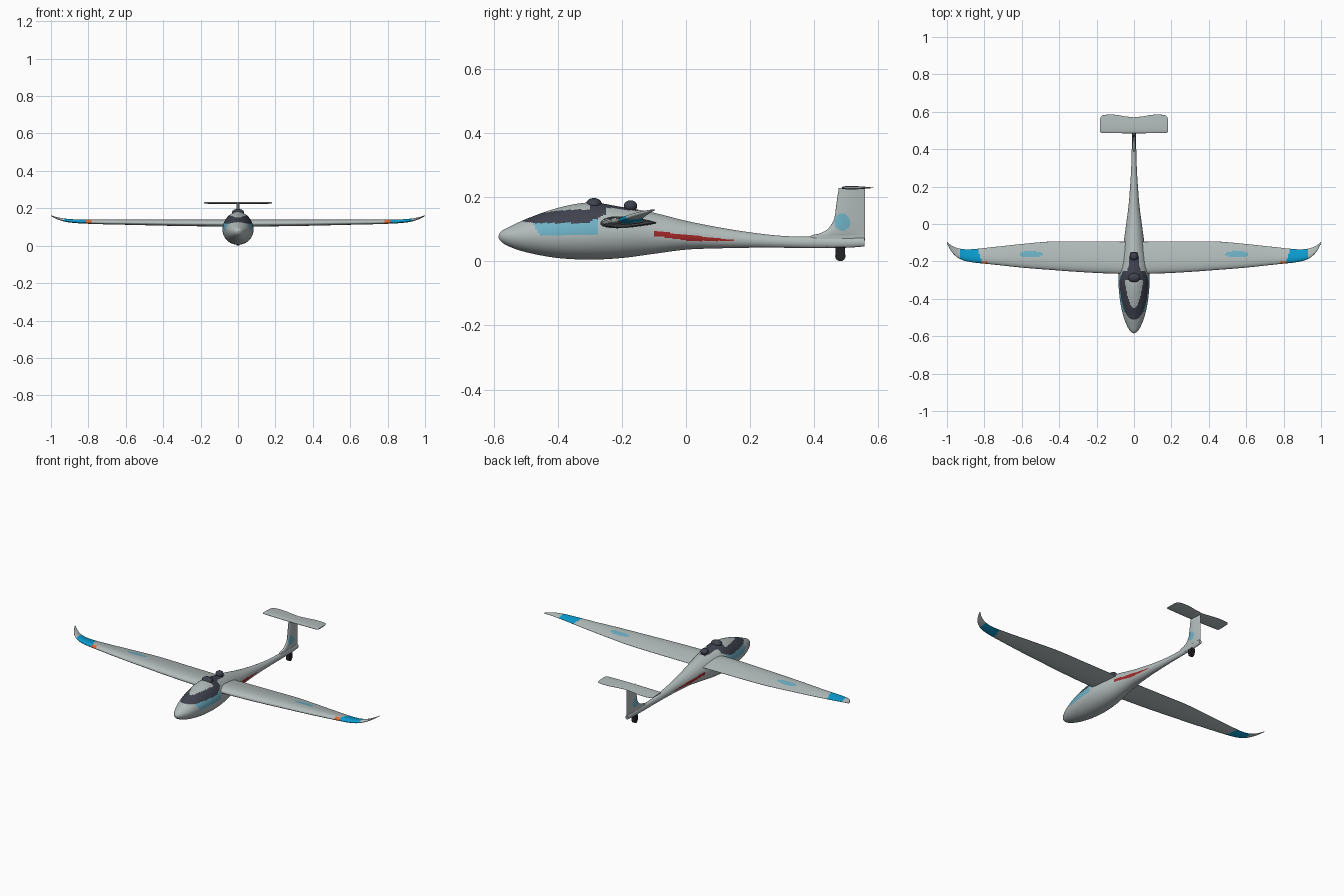
import bpy, bmesh, math
from mathutils import Vector

if "Cube" in bpy.data.objects:
    bpy.data.objects.remove(bpy.data.objects["Cube"])


def material(name, r, g, b):
    m = bpy.data.materials.new(name)
    m.diffuse_color = (r, g, b, 1)
    m.use_nodes = True
    m.node_tree.nodes["Principled BSDF"].inputs["Base Color"].default_value = m.diffuse_color
    return m


GREY = material("light grey paint", 0.45, 0.50, 0.50)
DARK = material("dark canopy frame", 0.05, 0.055, 0.077)
PALE = material("pale blue", 0.156, 0.44, 0.56)
BLUE = material("bright blue", 0.003, 0.33, 0.62)
RED = material("red", 0.37, 0.021, 0.021)
ORANGE = material("orange", 0.75, 0.14, 0.03)
BLACK = material("black rubber", 0.017, 0.017, 0.02)


def smooth_table(rows, sub):
    """Catmull-Rom interpolation of every column of a station table."""
    out = []
    for i in range(len(rows) - 1):
        p0, p1 = rows[max(i - 1, 0)], rows[i]
        p2, p3 = rows[i + 1], rows[min(i + 2, len(rows) - 1)]
        for k in range(sub):
            t = k / sub
            out.append([0.5 * (2 * b + (c - a) * t + (2 * a - 5 * b + 4 * c - d) * t * t
                               + (3 * b - a - 3 * c + d) * t ** 3)
                        for a, b, c, d in zip(p0, p1, p2, p3)])
    out.append(list(rows[-1]))
    return out


def finish(ob):
    bpy.ops.object.select_all(action='DESELECT')
    ob.select_set(True)
    bpy.context.view_layer.objects.active = ob
    bpy.ops.object.shade_smooth_by_angle(angle=math.radians(35))


def loft(name, rings, mats, rule):
    bm = bmesh.new()
    vs = [[bm.verts.new(p) for p in ring] for ring in rings]
    n = len(rings[0])
    for a, b in zip(vs, vs[1:]):
        for j in range(n):
            k = (j + 1) % n
            bm.faces.new((a[j], a[k], b[k], b[j]))
    bm.faces.new(vs[0])
    bm.faces.new(vs[-1])
    bmesh.ops.recalc_face_normals(bm, faces=bm.faces)
    bm.normal_update()
    for f in bm.faces:
        f.material_index = mats.index(rule(f.calc_center_median(), f.normal))
    me = bpy.data.meshes.new(name)
    bm.to_mesh(me)
    bm.free()
    for m in mats:
        me.materials.append(m)
    ob = bpy.data.objects.new(name, me)
    bpy.context.collection.objects.link(ob)
    finish(ob)


def airfoil(lead, trail, thick, n=64):
    """Closed section as (chord position, offset) pairs."""
    pts = []
    for j in range(n):
        a = 2 * math.pi * j / n
        c = (1 - math.cos(a)) / 2
        h = 5 * thick * (0.2969 * math.sqrt(c) - 0.126 * c - 0.3516 * c * c
                         + 0.2843 * c ** 3 - 0.1015 * c ** 4) + 0.0004
        pts.append((lead + (trail - lead) * c, h if a < math.pi else -h))
    return pts


def span_surface(name, half, sub, camber, mats, rule):
    """Symmetric lifting surface from half-span stations (x, lead, trail, z, thick)."""
    right = smooth_table(half, sub)
    left = [[-s[0]] + s[1:] for s in right[:0:-1]]
    rings = [[Vector((x, y, z + h * (1 + camber if h > 0 else 1 - camber)))
              for y, h in airfoil(lead, trail, thick)]
             for x, lead, trail, z, thick in left + right]
    loft(name, rings, mats, rule)


# Fuselage: y, half width, bottom, top, height of the widest point
body = [(-0.585, 0.001, 0.076, 0.078, 0.077), (-0.575, 0.018, 0.060, 0.094, 0.077),
        (-0.545, 0.037, 0.043, 0.110, 0.077), (-0.49, 0.058, 0.026, 0.135, 0.080),
        (-0.40, 0.076, 0.010, 0.166, 0.083), (-0.30, 0.083, 0.005, 0.183, 0.085),
        (-0.20, 0.075, 0.010, 0.169, 0.085), (-0.10, 0.056, 0.023, 0.151, 0.083),
        (0.0, 0.042, 0.036, 0.126, 0.078), (0.1, 0.029, 0.040, 0.106, 0.071),
        (0.2, 0.021, 0.042, 0.090, 0.065), (0.3, 0.015, 0.042, 0.079, 0.060),
        (0.4, 0.012, 0.041, 0.076, 0.058), (0.5, 0.010, 0.042, 0.074, 0.058),
        (0.556, 0.008, 0.046, 0.072, 0.058)]


def body_ring(y, w, bottom, top, mid, n=96):
    ring = []
    for j in range(n):
        a = 2 * math.pi * (j + 0.5) / n
        c, s = math.cos(a), math.sin(a)
        x = w * math.copysign(abs(c) ** (1.15 if s > 0 else 1.0), c)
        ring.append(Vector((x, y, mid + s * (top - mid if s > 0 else mid - bottom))))
    return ring


def body_paint(c, n):
    x, y, z = abs(c.x), c.y, c.z
    # canopy frame, with a lighter pane on top
    sill = 0.119 + max(0, -0.48 - y) * 0.2 + max(0, y + 0.31) * 0.45
    if -0.51 < y < -0.25 and z > sill:
        pane = 0.05 * math.sqrt(max(0, min(1, (y + 0.45) / 0.14)))
        return GREY if y < -0.3 and x < pane else DARK
    # dark spine behind the canopy
    if -0.25 <= y < -0.15 and z > 0.1 and x < 0.033 - (y + 0.25) * 0.13:
        return DARK
    # side panel
    if -0.475 + max(0, 0.115 - z) * 0.6 < y < -0.277 and 0.081 < z <= sill:
        return PALE
    # tapering stripe below the wing
    t = (y + 0.1) / 0.25
    if 0 < t < 1 and 0.079 - 0.016 * min(1, 2.2 * t) < z < 0.094 - 0.028 * t:
        return RED
    return GREY


loft("fuselage", [body_ring(*s) for s in smooth_table(body, 12)],
     [GREY, DARK, PALE, RED], body_paint)


# Wing with upturned tips
def wing_paint(c, n):
    x = abs(c.x)
    inner = 0.815 + 0.3 * (c.y + 0.2)
    if inner < x < 0.93:
        return BLUE
    if 0.782 < x <= inner and c.y < -0.199:
        return ORANGE
    if n.z > 0 and ((x - 0.55) / 0.062) ** 2 + ((c.y + 0.162) / 0.017) ** 2 < 1:
        return PALE
    return GREY


wing = [(0.0, -0.268, -0.095, 0.117, 0.036), (0.15, -0.264, -0.094, 0.118, 0.036),
        (0.3, -0.256, -0.093, 0.119, 0.034), (0.45, -0.245, -0.094, 0.121, 0.031),
        (0.6, -0.233, -0.107, 0.123, 0.027), (0.75, -0.217, -0.123, 0.125, 0.023),
        (0.87, -0.204, -0.135, 0.129, 0.019), (0.93, -0.187, -0.132, 0.136, 0.015),
        (0.97, -0.155, -0.118, 0.147, 0.010), (1.0, -0.106, -0.096, 0.160, 0.003)]
span_surface("wing", wing, 16, 0.2, [GREY, BLUE, ORANGE, PALE], wing_paint)

# Tailplane on top of the fin
tail = [(0.0, 0.485, 0.570, 0.229, 0.010), (0.05, 0.485, 0.576, 0.229, 0.010),
        (0.1, 0.486, 0.584, 0.229, 0.010), (0.15, 0.487, 0.584, 0.229, 0.009),
        (0.174, 0.488, 0.577, 0.229, 0.008), (0.181, 0.493, 0.563, 0.229, 0.005)]
span_surface("tailplane", tail, 6, 0.0, [GREY], lambda c, n: GREY)

# Fin: z, lead, trail, thickness, swept into the boom
fin = [(0.046, 0.375, 0.556, 0.016), (0.078, 0.388, 0.558, 0.016), (0.086, 0.415, 0.558, 0.017),
       (0.10, 0.441, 0.558, 0.018), (0.13, 0.461, 0.558, 0.018), (0.18, 0.469, 0.558, 0.017),
       (0.228, 0.476, 0.558, 0.015)]


def fin_paint(c, n):
    spot = ((c.y - 0.487) / 0.024) ** 2 + ((c.z - 0.122) / 0.027) ** 2
    return PALE if spot < 1 else GREY


loft("tail_fin", [[Vector((h, y, z)) for y, h in airfoil(a, b, t)]
                  for z, a, b, t in smooth_table(fin, 10)], [GREY, PALE], fin_paint)


# Small dark parts
def part(name, mat, scale):
    ob = bpy.context.object
    ob.name = name
    ob.scale = scale
    ob.data.materials.append(mat)
    finish(ob)


for name, y, z, scale in (("canopy_headrest", -0.287, 0.178, (0.032, 0.025, 0.019)),
                          ("spine_bump", -0.173, 0.172, (0.022, 0.021, 0.018))):
    bpy.ops.mesh.primitive_uv_sphere_add(segments=24, ring_count=12, radius=1, location=(0, y, z))
    part(name, DARK, scale)

bpy.ops.mesh.primitive_cylinder_add(vertices=24, radius=0.016, depth=0.018,
                                    location=(0, 0.481, 0.016), rotation=(0, math.pi / 2, 0))
part("tail_wheel", BLACK, (1, 1, 1))
bpy.ops.mesh.primitive_cube_add(size=1, location=(0, 0.481, 0.032))
part("tail_wheel_fork", BLACK, (0.022, 0.030, 0.026))
